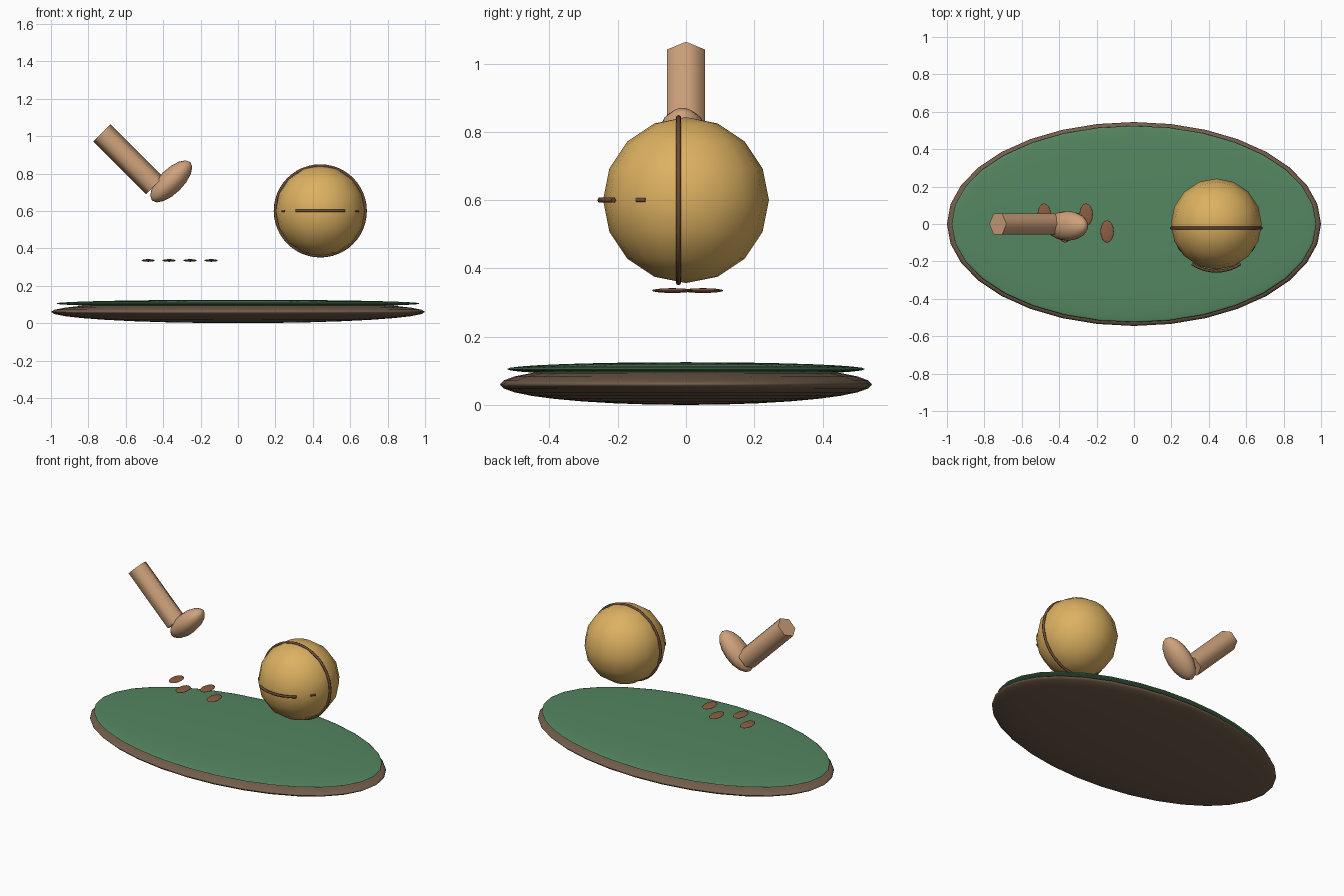
import bpy
import math
from mathutils import Vector

if "Cube" in bpy.data.objects:
    bpy.data.objects.remove(bpy.data.objects["Cube"])


def material(name, rgb):
    m = bpy.data.materials.new(name)
    m.diffuse_color = (*rgb, 1)
    m.use_nodes = True
    m.node_tree.nodes["Principled BSDF"].inputs["Base Color"].default_value = m.diffuse_color
    return m


BROWN = material("tray_brown", (0.17, 0.11, 0.07))
GREEN = material("felt_green", (0.09, 0.24, 0.12))
GOLD = material("gold", (0.72, 0.44, 0.12))
SEAM = material("seam_brown", (0.15, 0.07, 0.035))
SKIN = material("skin", (0.62, 0.36, 0.20))
CHIP = material("chip_brown", (0.26, 0.11, 0.055))


def finish(name, mat, angle=180):
    o = bpy.context.object
    o.name = name
    o.data.materials.append(mat)
    bpy.ops.object.shade_smooth_by_angle(angle=math.radians(angle))
    return o


def ellipsoid(name, mat, loc, radii, segs=16, rings=8, tilt=0):
    bpy.ops.mesh.primitive_uv_sphere_add(segments=segs, ring_count=rings, radius=1,
                                         location=loc, rotation=(0, tilt, 0))
    bpy.context.object.scale = radii
    return finish(name, mat)


def arc(name, mat, centre, radius, start, end, thickness, steps=10):
    # round-section arc lying in the horizontal plane
    cu = bpy.data.curves.new(name, 'CURVE')
    cu.dimensions = '3D'
    cu.bevel_depth = thickness
    cu.bevel_resolution = 1
    cu.use_fill_caps = True
    sp = cu.splines.new('POLY')
    sp.points.add(steps)
    for i, p in enumerate(sp.points):
        a = math.radians(start + (end - start) * i / steps)
        p.co = (centre[0] + radius * math.cos(a), centre[1] + radius * math.sin(a), centre[2], 1)
    o = bpy.data.objects.new(name, cu)
    bpy.context.collection.objects.link(o)
    cu.materials.append(mat)


# Oval tray and its green top
ellipsoid("tray", BROWN, (0, 0, 0.06), (1, 0.545, 0.06), 32, 16)
ellipsoid("tray_top", GREEN, (0, 0, 0.105), (0.975, 0.525, 0.02), 32, 16)

# Ball with an upright seam
ellipsoid("ball", GOLD, (0.44, 0, 0.6), (0.243, 0.243, 0.243))
bpy.ops.mesh.primitive_torus_add(major_segments=48, minor_segments=8, major_radius=0.241,
                                 minor_radius=0.008, location=(0.44, -0.022, 0.6),
                                 rotation=(math.pi / 2, 0, 0))
finish("upright_seam", SEAM)

# Level seam showing on the front as one long and two short pieces
arc("level_seam", SEAM, (0.44, -0.02, 0.6), 0.232, 236, 304, 0.008)
for side, a in (("left", 214), ("right", 326)):
    arc("level_seam_" + side, SEAM, (0.44, 0, 0.6), 0.235, a - 4, a + 4, 0.007, 3)

# Four small flat pieces in a zigzag row
for i in range(4):
    ellipsoid(f"chip_{i + 1}", CHIP, (-0.48 + 0.112 * i, 0.05 if i % 2 == 0 else -0.04, 0.335),
              (0.036, 0.06, 0.007))

# Six-sided forearm sloping down to the hand
top, bottom = Vector((-0.728, 0, 1.018)), Vector((-0.445, 0, 0.735))
d = bottom - top
bpy.ops.mesh.primitive_cylinder_add(vertices=6, radius=0.065, depth=d.length,
                                    location=(top + bottom) / 2)
arm = bpy.context.object
# spin so that two corners lie in the front plane
for v in arm.data.vertices:
    x, y = v.co.x, v.co.y
    v.co.x, v.co.y = -y, x
arm.rotation_euler = (0, math.atan2(d.x, d.z), 0)
finish("forearm", SKIN, 65)

# Hand
ellipsoid("hand", SKIN, (-0.357, -0.01, 0.758), (0.065, 0.08, 0.145), tilt=math.radians(45))
